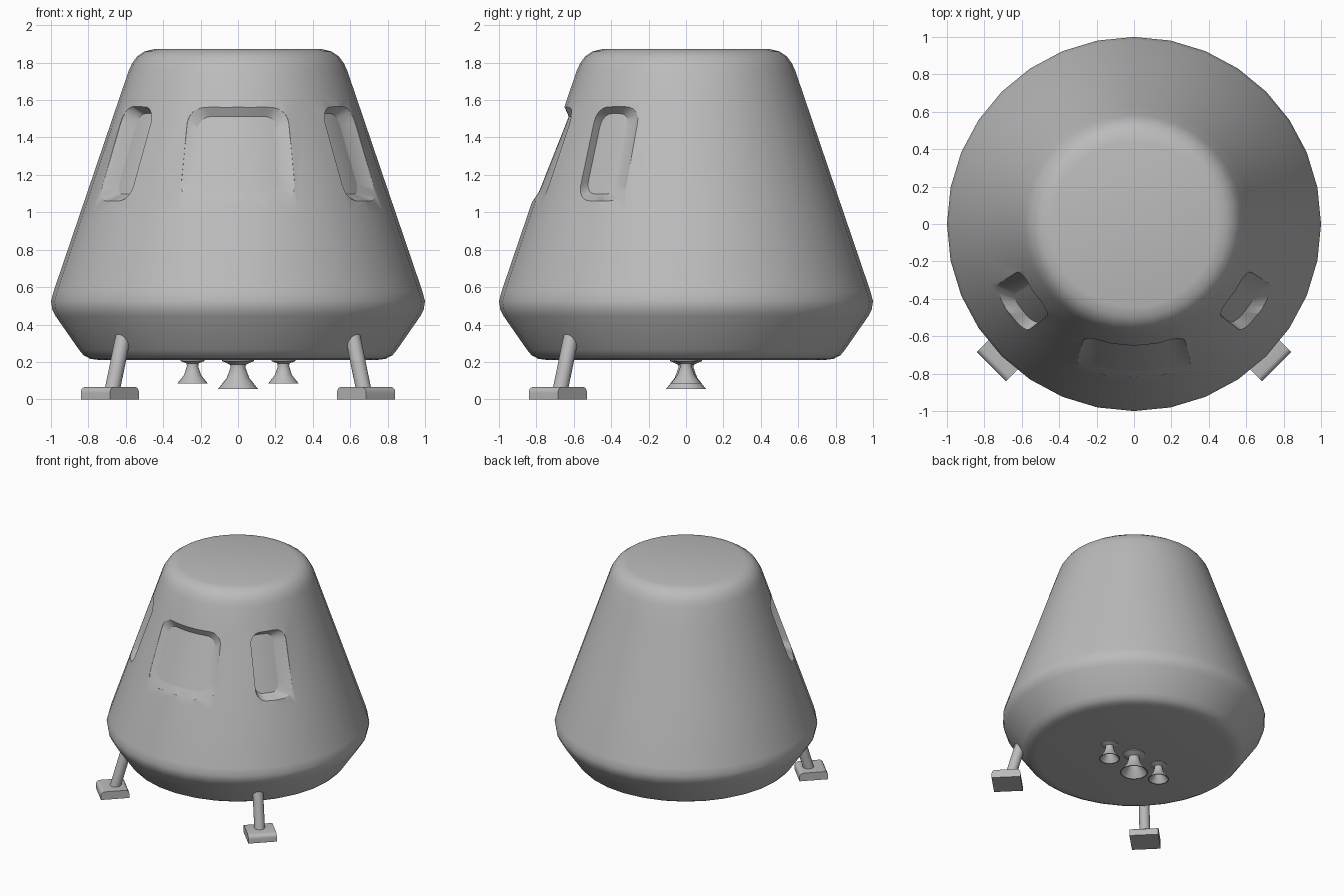
import bpy, bmesh, math
from mathutils import Vector

if "Cube" in bpy.data.objects:
    bpy.data.objects.remove(bpy.data.objects["Cube"])

grey = bpy.data.materials.new("hull grey")
grey.diffuse_color = (0.5, 0.5, 0.5, 1)
grey.use_nodes = True
grey.node_tree.nodes["Principled BSDF"].inputs["Base Color"].default_value = grey.diffuse_color


def finish(bm, name, angle=30):
    bmesh.ops.recalc_face_normals(bm, faces=bm.faces[:])
    me = bpy.data.meshes.new(name)
    bm.to_mesh(me)
    bm.free()
    me.materials.append(grey)
    ob = bpy.data.objects.new(name, me)
    bpy.context.collection.objects.link(ob)
    if angle:
        smooth(ob, angle)
    return ob


def smooth(ob, angle):
    bpy.ops.object.select_all(action='DESELECT')
    bpy.context.view_layer.objects.active = ob
    ob.select_set(True)
    bpy.ops.object.shade_smooth_by_angle(angle=math.radians(angle))


def lathe(name, profile, n, centre=(0, 0), angle=30):
    """Closed solid of revolution; end points on the axis become poles."""
    bm = bmesh.new()
    rings = []
    for r, z in profile:
        rings.append([bm.verts.new((centre[0] + r * math.cos(2 * math.pi * i / n),
                                    centre[1] + r * math.sin(2 * math.pi * i / n), z))
                      for i in range(n)])
    for a, b in zip(rings, rings[1:]):
        for i in range(n):
            j = (i + 1) % n
            bm.faces.new((a[i], a[j], b[j], b[i]))
    bm.faces.new(rings[0])
    bm.faces.new(rings[-1])
    return finish(bm, name, angle)


# Capsule hull with rounded shoulders
def wall_radius(z):
    return 0.985 - (z - 0.58) * 0.3403


hull_profile = [(0.74, 0.21), (0.79, 0.217), (0.825, 0.235), (0.85, 0.265),
                (0.975, 0.445), (0.993, 0.48), (1.0, 0.525), (0.985, 0.58),
                (wall_radius(1.0), 1.0), (wall_radius(1.62), 1.62),
                (0.585, 1.755), (0.567, 1.795), (0.54, 1.833), (0.50, 1.86), (0.445, 1.873)]
hull = lathe("hull", hull_profile, 32, angle=0)


# Recess cutter that follows the cone: layers are (depth function, inset, sideways shift)
def recess_cutter(name, angle, z0, z1, w0, w1, corner, layers, side=1, cols=12):
    bm = bmesh.new()
    grids = []
    for depth, inset, shift in layers:
        lo, hi, rad = z0 + inset, z1 - inset, corner - inset * 0.4
        arc = [rad * (1 - math.cos(math.radians(15 * k))) for k in range(7)]
        zs = [lo + t for t in arc] + [hi - t for t in reversed(arc)]
        grid = []
        for z in zs:
            t = min(z - lo, hi - z, rad)
            f = (z - z0) / (z1 - z0)
            hw = w0 + (w1 - w0) * f - inset - rad + math.sqrt(max(0, rad ** 2 - (rad - t) ** 2))
            row = []
            for c in range(cols + 1):
                u = shift + hw * (2 * c / cols - 1)
                phi = angle + u / wall_radius(z)
                r = wall_radius(z) - depth(f)
                row.append(bm.verts.new((side * r * math.sin(phi), -r * math.cos(phi), z)))
            grid.append(row)
        grids.append(grid)
    for g in (grids[0], grids[-1]):
        for a, b in zip(g, g[1:]):
            for c in range(cols):
                bm.faces.new((a[c], a[c + 1], b[c + 1], b[c]))

    def rim(g):
        return (g[0] + [r[-1] for r in g[1:-1]] + g[-1][::-1] + [r[0] for r in g[-2:0:-1]])
    for g, h in zip(grids, grids[1:]):
        a, b = rim(g), rim(h)
        for i in range(len(a)):
            j = (i + 1) % len(a)
            bm.faces.new((a[i], a[j], b[j], b[i]))
    bmesh.ops.delete(bm, geom=[v for v in bm.verts if not v.link_faces], context='VERTS')
    ob = finish(bm, name, 0)
    ob.hide_render = True
    return ob


outside = (lambda f: -0.05, 0, 0)
surface = (lambda f: 0.002, 0, 0)
cutters = [recess_cutter("hatch_cutter", 0, 1.06, 1.562, 0.32, 0.272, 0.09,
                         [outside, surface, (lambda f: 0.016 + 0.028 * f, 0.05, 0)])]
for s in (-1, 1):
    cutters.append(recess_cutter("window_cutter", math.radians(55.5), 1.06, 1.565, 0.15, 0.142, 0.085,
                                 [outside, surface, (lambda f: 0.055, 0.038, -0.042)], s))

# Carve hatch and windows
bpy.context.view_layer.objects.active = hull
for c in cutters:
    m = hull.modifiers.new("recess", 'BOOLEAN')
    m.object = c
    m.operation = 'DIFFERENCE'
    m.solver = 'EXACT'
    bpy.ops.object.modifier_apply(modifier=m.name)
    bpy.data.objects.remove(c)
smooth(hull, 30)

# Engine bells: outer flare, then hollow inside
for name, x, low, r in (("main_engine", 0, 0.055, 0.107),
                        ("left_engine", -0.243, 0.085, 0.081),
                        ("right_engine", 0.243, 0.085, 0.081)):
    k = r / 0.107
    throat = 0.21 - 0.03 * k
    lathe(name, [(0.085 * k, 0.215), (0.085 * k, 0.205), (0.042 * k, throat + 0.005),
                 (0.040 * k, throat - 0.01), (0.06 * k, low + 0.06 * k), (r, low),
                 (r - 0.008, low), (0.05 * k, low + 0.06 * k), (0.03 * k, throat - 0.01)],
          24, (x, 0))

# Landing legs: slanted strut and square foot pad with softened top
for side, s in (("left", -1), ("right", 1)):
    bm = bmesh.new()
    a, b = Vector((s * 0.672, -0.672, 0.05)), Vector((s * 0.605, -0.605, 0.38))
    ret = bmesh.ops.create_cone(bm, cap_ends=True, segments=20, radius1=0.041, radius2=0.041,
                                depth=(b - a).length)
    rot = (b - a).to_track_quat('Z', 'Y')
    for v in ret["verts"]:
        v.co = rot @ v.co + (a + b) / 2
    finish(bm, side + "_strut")

    bm = bmesh.new()
    bmesh.ops.create_cube(bm, size=1)
    for v in bm.verts:
        v.co = Vector((v.co.x * 0.22, v.co.y * 0.22, (v.co.z + 0.5) * 0.066))
    # round the two top edges facing along the leg's outward direction
    top = [e for e in bm.edges if all(v.co.z > 0.05 for v in e.verts)
           and abs(e.verts[0].co.y - e.verts[1].co.y) < 0.01]
    bmesh.ops.bevel(bm, geom=top, offset=0.03, segments=4, profile=0.5, affect='EDGES')
    ca = math.radians(45) * s
    for v in bm.verts:
        x, y = v.co.x, v.co.y
        v.co.x = x * math.cos(ca) - y * math.sin(ca) + s * 0.685
        v.co.y = x * math.sin(ca) + y * math.cos(ca) - 0.685
    finish(bm, side + "_foot")
